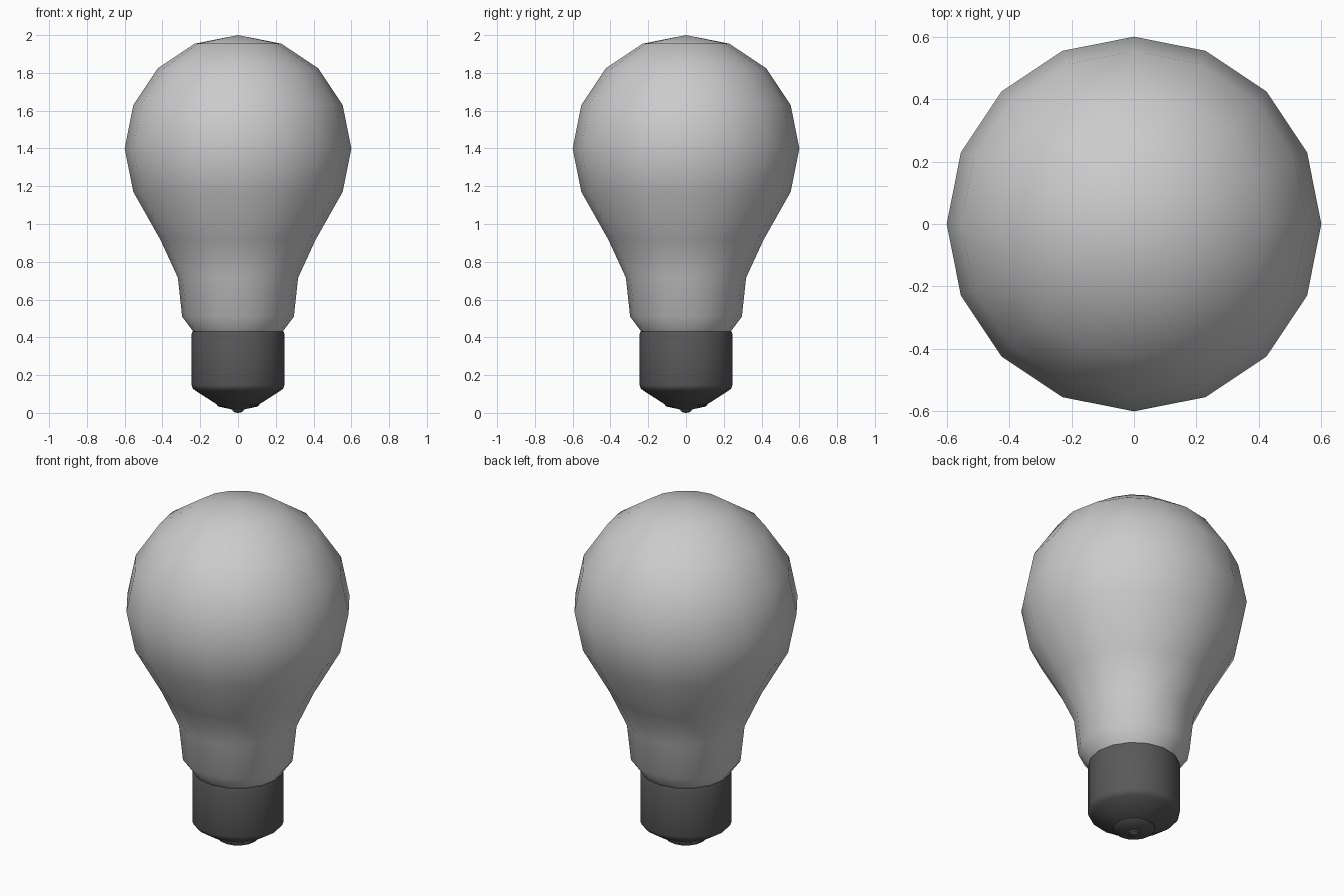
import bpy, bmesh
from math import cos, sin, pi, radians

if "Cube" in bpy.data.objects:
    bpy.data.objects.remove(bpy.data.objects["Cube"])


def lathe(name, profile, sides, angle, color=None):
    """Revolve an (radius, height) profile, listed bottom to top, around z."""
    bm = bmesh.new()
    rings = []
    for r, z in profile:
        n = 1 if r == 0 else sides
        rings.append([bm.verts.new((r * cos(2 * pi * i / sides),
                                    r * sin(2 * pi * i / sides), z)) for i in range(n)])
    for a, b in zip(rings, rings[1:]):
        for i in range(sides):
            j = (i + 1) % sides
            if len(a) == 1:
                bm.faces.new((a[0], b[j], b[i]))
            elif len(b) == 1:
                bm.faces.new((a[i], a[j], b[0]))
            else:
                bm.faces.new((a[i], a[j], b[j], b[i]))
    bmesh.ops.recalc_face_normals(bm, faces=bm.faces)
    mesh = bpy.data.meshes.new(name)
    bm.to_mesh(mesh)
    bm.free()
    obj = bpy.data.objects.new(name, mesh)
    bpy.context.collection.objects.link(obj)
    if color:
        mat = bpy.data.materials.new(name + "_material")
        mat.diffuse_color = color
        mat.use_nodes = True
        mat.node_tree.nodes["Principled BSDF"].inputs["Base Color"].default_value = mat.diffuse_color
        mesh.materials.append(mat)
    bpy.ops.object.select_all(action='DESELECT')
    obj.select_set(True)
    bpy.context.view_layer.objects.active = obj
    bpy.ops.object.shade_smooth_by_angle(angle=radians(angle))
    return obj


METAL = (0.1, 0.1, 0.1, 1)

# Glass envelope: round head tapering into a neck
head = [(0.6 * sin(pi * i / 8), 1.4 - 0.6 * cos(pi * i / 8)) for i in range(3, 8)]
neck = [(0.225, 0.41), (0.24, 0.435), (0.296, 0.51), (0.318, 0.715), (0.41, 0.915)]
lathe("glass_bulb", neck + head + [(0, 2.0)], 16, 60)

# Metal cap with rounded rims and a conical underside
lathe("base_cap", [(0, 0.045), (0.112, 0.045), (0.226, 0.118), (0.24, 0.13),
                   (0.246, 0.147), (0.246, 0.418), (0.242, 0.43),
                   (0.23, 0.434), (0, 0.434)], 16, 40, METAL)

# Contact disc and small tip underneath
lathe("contact_disc", [(0, 0.018), (0.03, 0.018), (0.105, 0.034),
                       (0.112, 0.04), (0.112, 0.046), (0, 0.046)], 16, 40, METAL)
lathe("contact_tip", [(0, 0.0), (0.016, 0.002), (0.028, 0.01),
                      (0.03, 0.02), (0, 0.02)], 16, 40, METAL)
